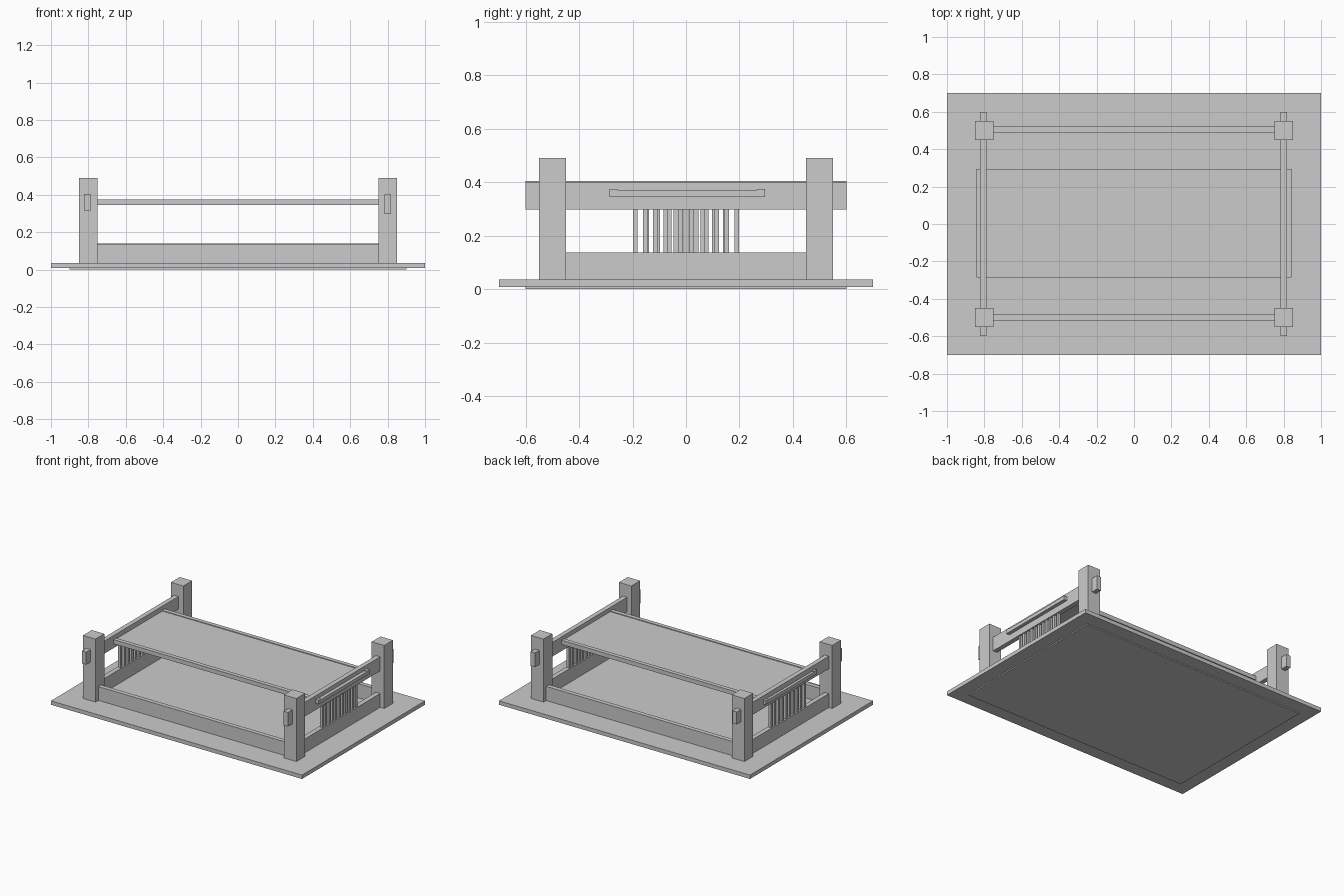
import bpy

if "Cube" in bpy.data.objects:
    bpy.data.objects.remove(bpy.data.objects["Cube"])


def box(name, x0, x1, y0, y1, z0, z1):
    bpy.ops.mesh.primitive_cube_add(
        size=1, location=((x0 + x1) / 2, (y0 + y1) / 2, (z0 + z1) / 2))
    ob = bpy.context.object
    ob.name = name
    ob.scale = (x1 - x0, y1 - y0, z1 - z0)
    bpy.ops.object.transform_apply(location=False, rotation=False, scale=True)
    return ob


# floor plate with thin underlay
box("underlay", -0.9, 0.9, -0.6, 0.6, 0, 0.01)
box("floor_plate", -1, 1, -0.7, 0.7, 0.008, 0.036)

# corner posts
for sx, xn in ((-1, "left"), (1, "right")):
    for sy, yn in ((-1, "front"), (1, "back")):
        box(f"{yn}_{xn}_post", sx * 0.8 - 0.05, sx * 0.8 + 0.05,
            sy * 0.5 - 0.05, sy * 0.5 + 0.05, 0.03, 0.49)

# long lower rails between posts
box("front_lower_rail", -0.76, 0.76, -0.517, -0.485, 0.03, 0.135)
box("back_lower_rail", -0.76, 0.76, 0.488, 0.52, 0.03, 0.138)

# side rails: lower between posts, upper running through them, with slats
for name, x, z0, z1, count in (("left", -0.806, 0.315, 0.405, 10),
                               ("right", 0.801, 0.298, 0.4, 11)):
    box(f"{name}_lower_rail", x - 0.017, x + 0.017, -0.46, 0.46, 0.03, 0.136)
    box(f"{name}_upper_rail", x - 0.017, x + 0.017, -0.6, 0.6, z0, z1)
    for i in range(count):
        y = -0.19 + 0.38 * i / (count - 1)
        box(f"{name}_slat_{i + 1}", x - 0.01, x + 0.01,
            y - 0.009, y + 0.009, 0.13, z0 + 0.005)

# long board passing through the side rails, with a slim raised lip
box("board", -0.842, 0.843, -0.287, 0.295, 0.345, 0.37)
for sy, name in ((-1, "front"), (1, "back")):
    y = 0.004 + sy * 0.276
    box(f"{name}_board_lip", -0.842, 0.843, y - 0.015, y + 0.015, 0.365, 0.375)
